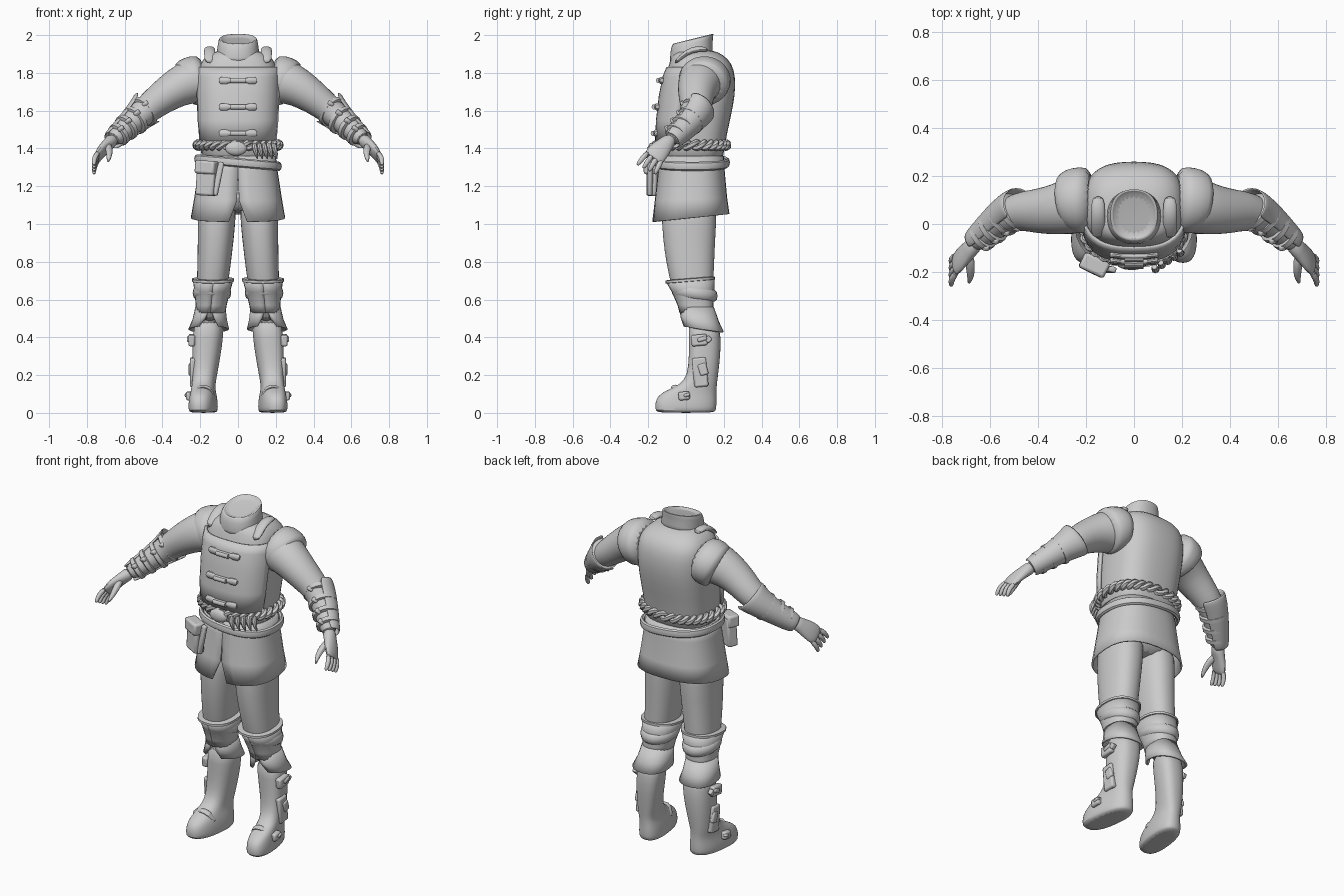
import bpy, bmesh, math
from mathutils import Vector, Matrix

cube = bpy.data.objects.get("Cube")
if cube:
    bpy.data.objects.remove(cube, do_unlink=True)

grey = bpy.data.materials.new("plain grey")
grey.use_nodes = True
grey.diffuse_color = (0.6, 0.6, 0.6, 1)
grey.node_tree.nodes["Principled BSDF"].inputs["Base Color"].default_value = (0.6, 0.6, 0.6, 1)
parts = []


def finish(name, bm, mirror=False, subdiv=0, thick=0, bevel=0):
    bmesh.ops.recalc_face_normals(bm, faces=bm.faces)
    mesh = bpy.data.meshes.new(name)
    bm.to_mesh(mesh)
    bm.free()
    mesh.materials.append(grey)
    ob = bpy.data.objects.new(name, mesh)
    bpy.context.collection.objects.link(ob)
    if thick:
        ob.modifiers.new("Solidify", 'SOLIDIFY').thickness = thick
    if bevel:
        mod = ob.modifiers.new("Bevel", 'BEVEL')
        mod.width, mod.segments = bevel, 2
    if subdiv:
        ob.modifiers.new("Subdivision", 'SUBSURF').levels = subdiv
        ob.modifiers["Subdivision"].render_levels = subdiv
    if mirror:
        ob.modifiers.new("Mirror", 'MIRROR').use_mirror_merge = False
    parts.append(ob)
    return ob


def skin(name, rings, around=True, caps=True, loop=False, **opts):
    """Bridge rings of points into one surface."""
    bm = bmesh.new()
    rows = [[bm.verts.new(p) for p in ring] for ring in rings]
    n = len(rows[0])
    pairs = list(zip(rows, rows[1:])) + ([(rows[-1], rows[0])] if loop else [])
    for a, b in pairs:
        for i in range(n if around else n - 1):
            j = (i + 1) % n
            bm.faces.new((a[i], a[j], b[j], b[i]))
    if caps and around and not loop:
        bm.faces.new(rows[0])
        bm.faces.new(rows[-1])
    return finish(name, bm, **opts)


def oval(angle, power):
    c, s = math.cos(angle), math.sin(angle)
    return (math.copysign(abs(c) ** (2 / power), c), math.copysign(abs(s) ** (2 / power), s))


def loft(name, rings, n=24, power=2.3, shear=0, gaps=None, **opts):
    """Stack level rings (centre x, z, half width, front y, back y, tilt).
    Gaps give the half angle left open at the front of each ring."""
    out = []
    for k, (cx, z, rx, yf, yb, *tilt) in enumerate(rings):
        gap = gaps[k] if gaps else 0
        ring = []
        for i in range(n):
            t = i / (n - 1) if gaps else i / n
            c, s = oval(-math.pi / 2 + gap + t * (math.tau - 2 * gap), power)
            y = (yf + yb) / 2 + s * (yb - yf) / 2
            ring.append((cx + c * rx - shear * (y - yb), y, z + (tilt[0] * y if tilt else 0)))
        out.append(ring)
    return skin(name, out, around=not gaps, **opts)


def limb(name, path, ref=(0, 1, 0), n=14, half=math.pi, loop=False, **opts):
    """Sweep ovals (x, y, z, radius along ref, radius across) along a path."""
    pts = [Vector(p[:3]) for p in path]
    last, out = len(pts) - 1, []
    for k, p in enumerate(path):
        a = pts[k - 1] if loop or k else pts[0]
        b = pts[(k + 1) % len(pts)] if loop else pts[min(k + 1, last)]
        tan = (b - a).normalized()
        u = Vector(ref)
        u = (u - tan * u.dot(tan)).normalized()
        v = tan.cross(u)
        full = half == math.pi
        out.append([pts[k] + u * math.cos(t) * p[3] + v * math.sin(t) * p[4]
                    for t in [-half + 2 * half * i / (n if full else n - 1) for i in range(n)]])
    return skin(name, out, around=half == math.pi, loop=loop, **opts)


def block(name, at, size, turn=(0, 0, 0), bevel=0.008, **opts):
    bm = bmesh.new()
    bmesh.ops.create_cube(bm, size=1)
    m = Matrix.Translation(at)
    for ang, axis in zip(turn, "XYZ"):
        m = m @ Matrix.Rotation(ang, 4, axis)
    bm.transform(m @ Matrix.Diagonal((*size, 1)))
    return finish(name, bm, bevel=bevel, **opts)


def ball(name, at, size):
    bm = bmesh.new()
    bmesh.ops.create_uvsphere(bm, u_segments=16, v_segments=10, radius=1)
    bm.transform(Matrix.Translation(at) @ Matrix.Diagonal((*size, 1)))
    return finish(name, bm)


# Torso, collar and the overlapping front panel
body = [(0, 1.3, .2, -.135, .2), (0, 1.42, .2, -.145, .205), (0, 1.55, .21, -.145, .235),
        (0, 1.68, .215, -.13, .262), (0, 1.78, .215, -.11, .263), (0, 1.85, .205, -.09, .245),
        (0, 1.895, .165, -.075, .2), (0, 1.925, .1, -.05, .14)]
loft("vest", body, power=2.7, subdiv=1)
loft("collar", [(0, 1.855, .125, -.09, .15, .2), (0, 1.9, .112, -.085, .14, .25),
                (0, 1.95, .108, -.082, .143, .25), (0, 1.972, .1, -.07, .148, .25),
                (0, 1.972, .088, -.06, .138, .25), (0, 1.955, .083, -.055, .13, .25)], subdiv=1)
panel = []
for cx, z, rx, yf, yb in [(0, 1.44, .2, -.15, .2)] + body[2:5] + [(0, 1.83, .21, -.09, .25)]:
    row = []
    for i in range(17):
        c, s = oval(math.radians(198 + 144 * i / 16), 2.7)
        row.append((c * (rx + .012), (yf + yb) / 2 + s * ((yb - yf) / 2 + .014), z))
    panel.append(row)
skin("front_panel", panel, around=False, thick=.014)
limb("shoulder_straps", [(.15, -.06, 1.85, .03, .012), (.15, 0, 1.91, .03, .015),
                         (.15, .06, 1.93, .03, .018), (.15, .12, 1.92, .025, .012)],
     ref=(1, 0, 0), mirror=True, subdiv=1)

# Toggle fastenings
for z, y in ((1.76, -.135), (1.62, -.158), (1.48, -.163)):
    limb("toggle_bar", [(x, y + .8 * x * x, z, .012, r) for x, r in
                        ((-.1, .01), (-.09, .02), (-.06, .02), (-.045, .013), (0, .014),
                         (.045, .013), (.06, .02), (.09, .02), (.1, .01))], n=10)
    limb("toggle_peg", [(x, y - .012, z, .012, .014) for x in (-.04, -.035, .035, .04)], n=10)

# Split skirt and hips
loft("skirt", [(0, 1.36, .2, -.14, .2), (0, 1.28, .21, -.148, .205), (0, 1.13, .233, -.165, .218, .03),
               (0, 1.03, .25, -.18, .23, .1)], n=33, gaps=(0, 0, .01, .13), power=2.5, thick=.01)
loft("hips", [(0, 1.3, .19, -.12, .18), (0, 1.12, .2, -.13, .18), (0, 1.06, .12, -.08, .13)], subdiv=1)


# Belts: a plain leather ring and two twisted cords
def around_waist(a, rx, ry, cy, z):
    c, s = oval(a, 2.4)
    return (c * rx, cy + s * ry, z)


turns = [math.tau * i / 48 for i in range(48)]
belt = []
for a in turns:
    x, y, z = around_waist(a, .218, .186, .033, 1.325)
    belt.append((x, y, z - .09 * x, .024, .014))
limb("waist_belt", belt, ref=(0, 0, 1), n=8, loop=True)
for phase in (0, math.pi):
    cord = []
    for i in range(180):
        a = math.tau * i / 180
        w = a * 15 + phase
        swell = .014 * math.cos(w)
        p = around_waist(a, .213 + swell, .182 + swell, .03, 1.418 + .016 * math.sin(w))
        cord.append((*p, .015, .015))
    limb("twisted_cord", cord, ref=(0, 0, 1), n=6, loop=True)
ball("round_buckle", (-.01, -.17, 1.4), (.058, .022, .038))
for i in range(5):
    x, y = .085 + .026 * i, -.178 + .017 * i
    limb("hanging_tooth", [(x, y, 1.425, .012, .012), (x + .004, y - .012, 1.4, .016, .016),
                           (x + .012, y - .012, 1.37, .01, .01), (x + .018, y - .006, 1.345, .003, .003)], n=8)

# Pouch on the right hip
block("pouch", (-.165, -.165, 1.235), (.105, .06, .17), (0, .06, -.45), .012)
block("pouch_flap", (-.166, -.172, 1.3), (.115, .07, .07), (0, .06, -.45), .012)
block("pouch_strap", (-.105, -.19, 1.24), (.03, .025, .18), (0, .2, -.3))

# Arms
limb("sleeves", [(.16, .09, 1.77, .12, .12), (.25, .08, 1.755, .122, .122), (.32, .06, 1.725, .108, .105),
                 (.41, .052, 1.665, .093, .088), (.49, .055, 1.6, .08, .075), (.56, .015, 1.54, .064, .064),
                 (.62, -.04, 1.485, .055, .055), (.67, -.09, 1.44, .042, .042)],
     n=18, mirror=True, subdiv=1)
limb("shoulder_caps", [(.17, .1, 1.77, .135, .12), (.22, .1, 1.765, .142, .135),
                       (.27, .095, 1.745, .135, .13), (.29, .09, 1.735, .115, .118)],
     n=20, mirror=True, subdiv=1)
limb("elbow_guards", [(.475, .075, 1.62, .085, .105), (.51, .055, 1.585, .085, .088),
                      (.57, .01, 1.53, .075, .072), (.63, -.045, 1.475, .064, .062), (.67, -.08, 1.44, .055, .054)],
     ref=(.5, 1, 0), half=1.8, thick=.01, mirror=True, subdiv=1)
for x, y, z, r in ((.5, .05, 1.595, .082), (.545, .025, 1.55, .076), (.59, -.015, 1.512, .068), (.63, -.05, 1.475, .06)):
    d = Vector((.62, -.5, -.5)) * .02
    limb("forearm_band", [(x + d.x * k, y + d.y * k, z + d.z * k, r + g, r + g) for k, g in
                          ((-1, -.015), (-.6, .004), (.6, .004), (1, -.015))], n=16, mirror=True)
    block("band_stud", (x - .01, y - r * .8, z + r * .5), (.035, .025, .025), (.5, .6, 0), mirror=True)

# Hands
across = Vector((0, -.8, .45))
limb("palms", [(.655, -.075, 1.455, .038, .04), (.685, -.105, 1.425, .042, .032),
               (.715, -.135, 1.395, .056, .028), (.74, -.165, 1.36, .058, .022), (.75, -.178, 1.345, .05, .014)],
     ref=across, mirror=True, subdiv=1)
for i in range(4):
    k = 1.5 - i
    base = Vector((.738, -.163, 1.362)) + across * .03 * k
    tip = Vector((.762, -.212, 1.287)) + Vector((0, -.031, .016)) * k
    mid = base.lerp(tip, .5) + Vector((.012, 0, .003))
    limb("finger", [(*base, .016, .016), (*mid, .015, .015), (*tip.lerp(mid, .2), .012, .012),
                    (*tip, .005, .005)], ref=across, n=8, mirror=True, subdiv=1)
limb("thumbs", [(.69, -.12, 1.42, .022, .022), (.682, -.175, 1.395, .022, .02),
                (.68, -.22, 1.36, .016, .016), (.69, -.25, 1.325, .006, .006)],
     ref=(1, 0, 0), n=8, mirror=True, subdiv=1)

# Legs
loft("trousers", [(.108, 1.18, .105, -.13, .17), (.113, 1.0, .1, -.13, .16), (.122, .85, .092, -.115, .152),
                  (.132, .72, .086, -.09, .147), (.142, .6, .075, -.06, .14), (.15, .48, .07, -.01, .15)],
     mirror=True, subdiv=1)
loft("knee_guards", [(.132, .7, .107, -.105, .15, .08), (.136, .64, .094, -.075, .15), (.142, .57, .082, -.045, .145),
                     (.146, .53, .08, -.035, .148)], gaps=(0,) * 4, n=25, thick=.01, mirror=True)
loft("knee_rims", [(.132, z, r, -.105 - g, .15 + g, .08) for z, r, g in
                   ((.692, .1, -.008), (.695, .112, .004), (.708, .112, .004), (.711, .1, -.008))], mirror=True)
limb("knee_straps", [(.138 + .088 * math.cos(a), .045 + .108 * math.sin(a), .635 - .015 * math.sin(a), .03, .014)
                     for a in turns[::2]], ref=(0, 0, 1), n=8, loop=True, mirror=True)
loft("boot_cuffs", [(.146, .56, .08, -.035, .148), (.15, .5, .092, -.03, .175, -.1),
                    (.155, .455, .108, -.022, .2, -.13)], n=25, gaps=(.02, .2, .45), thick=.01, mirror=True)

# Boots, toes turned outward
loft("boots", [(.165, 0, .065, -.15, .15), (.165, .012, .074, -.163, .16), (.165, .05, .074, -.165, .163),
               (.165, .09, .068, -.152, .162), (.168, .12, .062, -.105, .162), (.17, .15, .06, -.03, .164),
               (.166, .2, .064, .008, .17), (.158, .3, .074, .015, .182), (.148, .4, .08, .015, .186),
               (.144, .5, .076, .01, .17)],
     power=2.5, shear=.12, mirror=True, subdiv=1)

# Boot buckles on the outer side
for z, x, y, high, deep in ((.385, .245, .07, .06, .085), (.215, .236, .075, .155, .075), (.09, .257, -.01, .045, .06)):
    block("boot_plate", (x, y, z), (.036, deep, high), (.1, 0, 0), .01, mirror=True)
    block("boot_buckle", (x + .014, y + .015, z + high * .1), (.022, deep * .6, high * .4), (.3, 0, 0), mirror=True)
block("buckle_tongue", (.25, .118, .39), (.025, .03, .03), (.785, 0, 0), .005, mirror=True)
limb("instep_straps", [(.125, -.03, .08, .02, .01), (.15, -.06, .135, .02, .012), (.19, -.065, .145, .02, .012),
                       (.235, -.04, .12, .02, .012), (.262, -.01, .08, .02, .01)],
     n=8, mirror=True, subdiv=1)

# Smooth shading with sharp edges kept
bpy.ops.object.select_all(action='DESELECT')
for ob in parts:
    ob.select_set(True)
bpy.context.view_layer.objects.active = parts[0]
bpy.ops.object.shade_smooth_by_angle(angle=math.radians(40))
